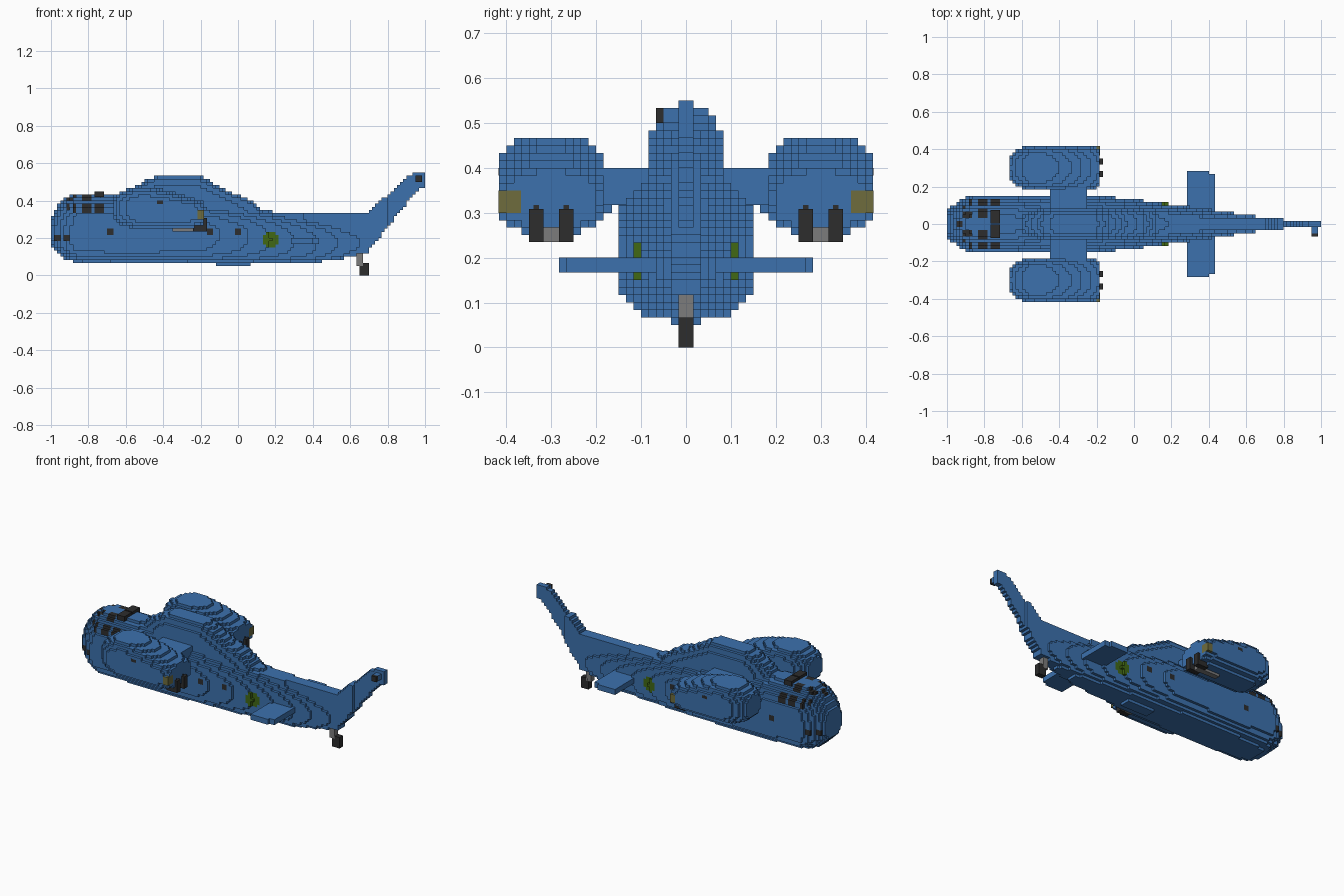
import bpy, bmesh, math

cube = bpy.data.objects.get("Cube")
if cube:
    bpy.data.objects.remove(cube, do_unlink=True)

U = 1 / 60  # block size


def material(name, rgb):
    m = bpy.data.materials.new(name)
    m.use_nodes = True
    m.diffuse_color = (*rgb, 1)
    m.node_tree.nodes["Principled BSDF"].inputs["Base Color"].default_value = (*rgb, 1)
    return m


BLUE = material("blue paint", (0.045, 0.165, 0.42))
DARK = material("dark glass and rubber", (0.026, 0.026, 0.026))
GREY = material("grey metal", (0.2, 0.2, 0.2))
OLIVE = material("olive", (0.156, 0.15, 0.048))
GREEN = material("green roundel", (0.053, 0.14, 0.007))


def finish(name, bm, mats):
    me = bpy.data.meshes.new(name)
    bm.to_mesh(me)
    bm.free()
    for m in mats:
        me.materials.append(m)
    ob = bpy.data.objects.new(name, me)
    bpy.context.collection.objects.link(ob)


def box(name, mat, x, y, z):
    """Plain block from three (low, high) ranges."""
    bm = bmesh.new()
    bmesh.ops.create_cube(bm, size=1)
    for v in bm.verts:
        v.co = [r[0] + (c + 0.5) * (r[1] - r[0]) for c, r in zip(v.co, (x, y, z))]
    finish(name, bm, [mat])


SIDES = {
    (1, 0, 0): ((1, 0, 0), (1, 1, 0), (1, 1, 1), (1, 0, 1)),
    (-1, 0, 0): ((0, 0, 0), (0, 0, 1), (0, 1, 1), (0, 1, 0)),
    (0, 1, 0): ((0, 1, 0), (0, 1, 1), (1, 1, 1), (1, 1, 0)),
    (0, -1, 0): ((0, 0, 0), (1, 0, 0), (1, 0, 1), (0, 0, 1)),
    (0, 0, 1): ((0, 0, 1), (1, 0, 1), (1, 1, 1), (0, 1, 1)),
    (0, 0, -1): ((0, 0, 0), (0, 1, 0), (1, 1, 0), (1, 0, 0)),
}


def blocks(name, inside, x, y, z, paint=None, mats=(BLUE,)):
    """Skin of all grid blocks whose centre is inside the shape."""
    spans = [range(math.floor(a / U), math.ceil(b / U)) for a, b in (x, y, z)]
    cells = {(i, j, k) for i in spans[0] for j in spans[1] for k in spans[2]
             if inside((i + .5) * U, (j + .5) * U, (k + .5) * U)}
    bm, verts = bmesh.new(), {}
    for c in sorted(cells):
        for n, corners in SIDES.items():
            if tuple(a + b for a, b in zip(c, n)) in cells:
                continue
            quad = []
            for o in corners:
                p = tuple(a + b for a, b in zip(c, o))
                if p not in verts:
                    verts[p] = bm.verts.new([a * U for a in p])
                quad.append(verts[p])
            f = bm.faces.new(quad)
            if paint:
                f.material_index = paint(*[(a + .5) * U for a in c])
    finish(name, bm, mats)


def station(rows, x):
    """Linear interpolation of rows (x, values...)."""
    for a, b in zip(rows, rows[1:]):
        if a[0] <= x <= b[0]:
            t = (x - a[0]) / (b[0] - a[0])
            return [p + (q - p) * t for p, q in zip(a[1:], b[1:])]
    return None


def loft(rows, y0=0, ptop=2.2, pbot=3):
    """Superellipse body; rows are x, top, bottom, widest height, half width."""
    def inside(x, y, z):
        s = station(rows, x)
        if not s:
            return False
        top, bot, mid, hw = s
        h, p = (top - mid, ptop) if z > mid else (mid - bot, pbot)
        return h > 0 and (abs(z - mid) / h) ** p + (abs(y - y0) / hw) ** p <= 1
    return inside


# Fuselage with cockpit windows, portholes and roundels
HULL = [(-1, .30, .165, .23, .075), (-.97, .365, .12, .23, .10), (-.93, .41, .09, .23, .125),
        (-.87, .438, .07, .23, .155), (-.65, .435, .062, .23, .157), (-.5, .40, .062, .23, .157),
        (-.2, .39, .062, .23, .152), (0, .37, .062, .22, .132), (.2, .34, .062, .2, .105),
        (.4, .30, .066, .18, .078), (.55, .27, .09, .18, .055), (.7, .24, .115, .18, .035)]

PORTHOLES = [(-.967, .2), (-.917, .2), (-.683, .233), (-.15, .233), (0, .233)]


def hull_paint(x, y, z):
    ay = abs(y)
    if math.hypot(x - .175, z - .192) < .043 and ay > .04:
        return 2
    if ay > .04 and any(abs(x - a) < .017 and abs(z - b) < .017 for a, b in PORTHOLES):
        return 1
    side = .34 < z < .39 and ay > .08
    if side and (-.834 < x < -.783 or -.767 < x < -.716 or -.884 < x < -.866):
        return 1
    if .35 < z < .39 and ay > .05 and -.918 < x < -.9:
        return 1
    if z > .39 and -.834 < x < -.783 and .034 < ay < .083:
        return 1
    if z > .38 and -.918 < x < -.866 and .034 < ay < .067:
        return 1
    return int(z > .36 and -.95 < x < -.916 and ay < .017)


blocks("fuselage", loft(HULL), (-1, .7), (-.17, .17), (.05, .46), hull_paint, (BLUE, DARK, GREEN))
for s, side in ((1, "left"), (-1, "right")):
    box(side + "_roof_window", DARK, (-.767, -.717), sorted((s * .004, s * .075)), (.42, .45))

# Rotor housing on the roof
HUMP = [(-.64, .42, .3, .35, .04), (-.55, .475, .3, .36, .07), (-.49, .51, .3, .37, .083),
        (-.42, .54, .3, .37, .087), (-.22, .54, .3, .37, .087), (-.15, .505, .3, .36, .083),
        (-.05, .445, .3, .35, .08), (.05, .415, .28, .33, .075), (.1, .37, .28, .32, .07),
        (.15, .34, .28, .31, .06)]
blocks("rotor_housing", loft(HUMP, 0, 2.8, 4), (-.64, .15), (-.1, .1), (.3, .55))

# Tail spine and swept fin
blocks("tail_spine", lambda x, y, z: abs(y) < (.05 if x < .35 else .033),
       (.08, .7), (-.05, .05), (.2, .333))
FIN = [(.6, .333, .11), (.66, .333, .11), (.7, .343, .14), (.72, .36, .155),
       (.935, .55, .43), (.97, .55, .47), (1, .55, .47)]


def in_fin(x, y, z):
    top, low = station(FIN, x)
    return low < z < top and abs(y) < (.033 if x < .8 else .0167)


blocks("tail_fin", in_fin, (.6, 1), (-.05, .05), (.1, .55))
box("tail_rotor_hub", BLUE, (.95, .983), (-.05, 0), (.5, .533))
box("tail_rotor_cap", DARK, (.95, .983), (-.067, -.05), (.5, .533))

# Horizontal stabiliser with stepped tips
box("stabiliser", BLUE, (.283, .433), (-.267, .267), (.167, .2))
box("stabiliser_tips", BLUE, (.283, .4), (-.283, .283), (.167, .2))

# Belly fairing and tail wheel
box("belly_fairing", BLUE, (-.117, .067), (-.033, .033), (.05, .083))
box("tail_wheel_strut", GREY, (.633, .667), (-.0167, .0167), (.05, .117))
box("tail_wheel", DARK, (.65, .7), (-.0167, .0167), (0, .067))

# Side pods, stub wings and main wheels
POD = [(-.667, .42, .30, .357, .06), (-.64, .44, .28, .357, .09), (-.6, .46, .265, .357, .112),
       (-.56, .475, .25, .357, .12), (-.47, .475, .25, .357, .121), (-.35, .445, .25, .35, .121),
       (-.25, .415, .25, .34, .118), (-.183, .39, .27, .333, .105)]
for s, side in ((1, "left"), (-1, "right")):
    def span(a, b):
        return sorted((s * a, s * b))

    blocks(side + "_pod", loft(POD, s * .3, 2.6, 2.8), (-.667, -.183), span(.16, .44), (.2, .5))
    box(side + "_wing", BLUE, (-.45, -.25), span(.05, .25), (.317, .4))
    box(side + "_wing_root", BLUE, (-.433, -.267), span(.165, .22), (.3, .317))
    box(side + "_exhaust", OLIVE, (-.217, -.183), span(.367, .417), (.3, .35))
    box(side + "_pod_marker", DARK, (-.433, -.4), span(.39, .417), (.383, .4))
    box(side + "_wheel_strut", GREY, (-.35, -.2), span(.283, .317), (.235, .285))
    for n, a in (("inner", .25), ("outer", .317)):
        box(f"{side}_{n}_wheel", DARK, (-.24, -.167), span(a, a + .033), (.235, .308))
        box(f"{side}_{n}_wheel_top", DARK, (-.217, -.183), span(a + .01, a + .023), (.3, .317))
